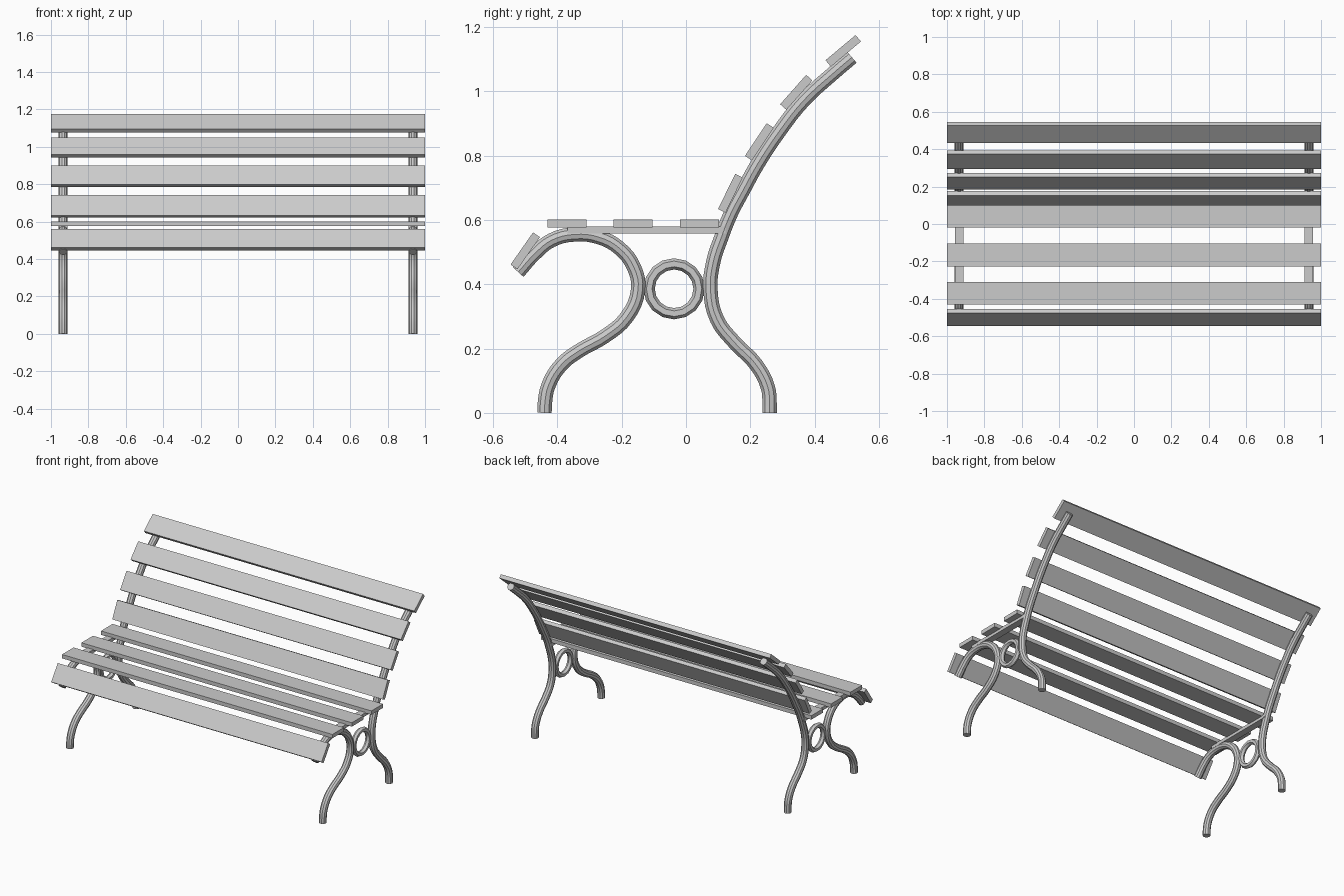
import bpy, math

if "Cube" in bpy.data.objects:
    bpy.data.objects.remove(bpy.data.objects["Cube"])

FRAME_X = 0.935      # distance of each side frame from the centre
TUBE_R = 0.0235


def smooth(obj, angle=35):
    bpy.ops.object.select_all(action='DESELECT')
    obj.select_set(True)
    bpy.context.view_layer.objects.active = obj
    bpy.ops.object.shade_smooth_by_angle(angle=math.radians(angle))


def box(name, loc, size, tilt=0.0):
    bpy.ops.mesh.primitive_cube_add(size=1, location=loc, rotation=(tilt, 0, 0))
    obj = bpy.context.object
    obj.name = name
    obj.scale = size
    bpy.ops.object.transform_apply(location=False, rotation=False, scale=True)
    return obj


def tube(name, x, points):
    curve = bpy.data.curves.new(name, 'CURVE')
    curve.dimensions = '3D'
    curve.bevel_depth = TUBE_R
    curve.bevel_resolution = 3
    curve.resolution_u = 4
    curve.use_fill_caps = True
    spline = curve.splines.new('BEZIER')
    spline.bezier_points.add(len(points) - 1)
    for bp, (y, z) in zip(spline.bezier_points, points):
        bp.co = (x, y, z)
        bp.handle_left_type = bp.handle_right_type = 'AUTO'
    obj = bpy.data.objects.new(name, curve)
    bpy.context.collection.objects.link(obj)
    bpy.ops.object.select_all(action='DESELECT')
    obj.select_set(True)
    bpy.context.view_layer.objects.active = obj
    bpy.ops.object.convert(target='MESH')
    smooth(bpy.context.object)


# Side profiles (y, z)
front_path = [(-0.44, 0), (-0.439, 0.03), (-0.428, 0.085), (-0.387, 0.151),
              (-0.331, 0.194), (-0.253, 0.238), (-0.185, 0.297), (-0.149, 0.384),
              (-0.162, 0.453), (-0.207, 0.512), (-0.269, 0.546), (-0.347, 0.555),
              (-0.418, 0.537), (-0.470, 0.496), (-0.522, 0.438)]
back_path = [(0.26, 0), (0.26, 0.03), (0.255, 0.078), (0.218, 0.15),
             (0.151, 0.219), (0.097, 0.29), (0.076, 0.384), (0.085, 0.47),
             (0.110, 0.546), (0.138, 0.617), (0.179, 0.695), (0.222, 0.773),
             (0.288, 0.873), (0.366, 0.972), (0.462, 1.06), (0.516, 1.106)]

# Metal side frames: legs, ring and seat rail
for side, sx in (("left", -1), ("right", 1)):
    x = sx * FRAME_X
    tube(f"front_leg_{side}", x, front_path)
    tube(f"back_leg_{side}", x, back_path)
    bpy.ops.mesh.primitive_torus_add(
        major_segments=16, minor_segments=6, major_radius=0.0775,
        minor_radius=0.0175, location=(x, -0.037, 0.386),
        rotation=(0, math.pi / 2, 0))
    ring = bpy.context.object
    ring.name = f"ring_{side}"
    smooth(ring)
    box(f"seat_rail_{side}", (x, -0.1225, 0.569), (0.046, 0.491, 0.022))

# Slats: (name, y, z, tilt in degrees)
slats = [("front_slat", -0.500, 0.504, 55),
         ("seat_slat_1", -0.370, 0.589, 0),
         ("seat_slat_2", -0.165, 0.589, 0),
         ("seat_slat_3", 0.042, 0.589, 0),
         ("back_slat_1", 0.138, 0.683, 64),
         ("back_slat_2", 0.228, 0.843, 56.5),
         ("back_slat_3", 0.343, 0.997, 48.5),
         ("back_slat_4", 0.489, 1.126, 40)]
for name, y, z, tilt in slats:
    box(name, (0, y, z), (2.0, 0.122, 0.026), math.radians(tilt))
